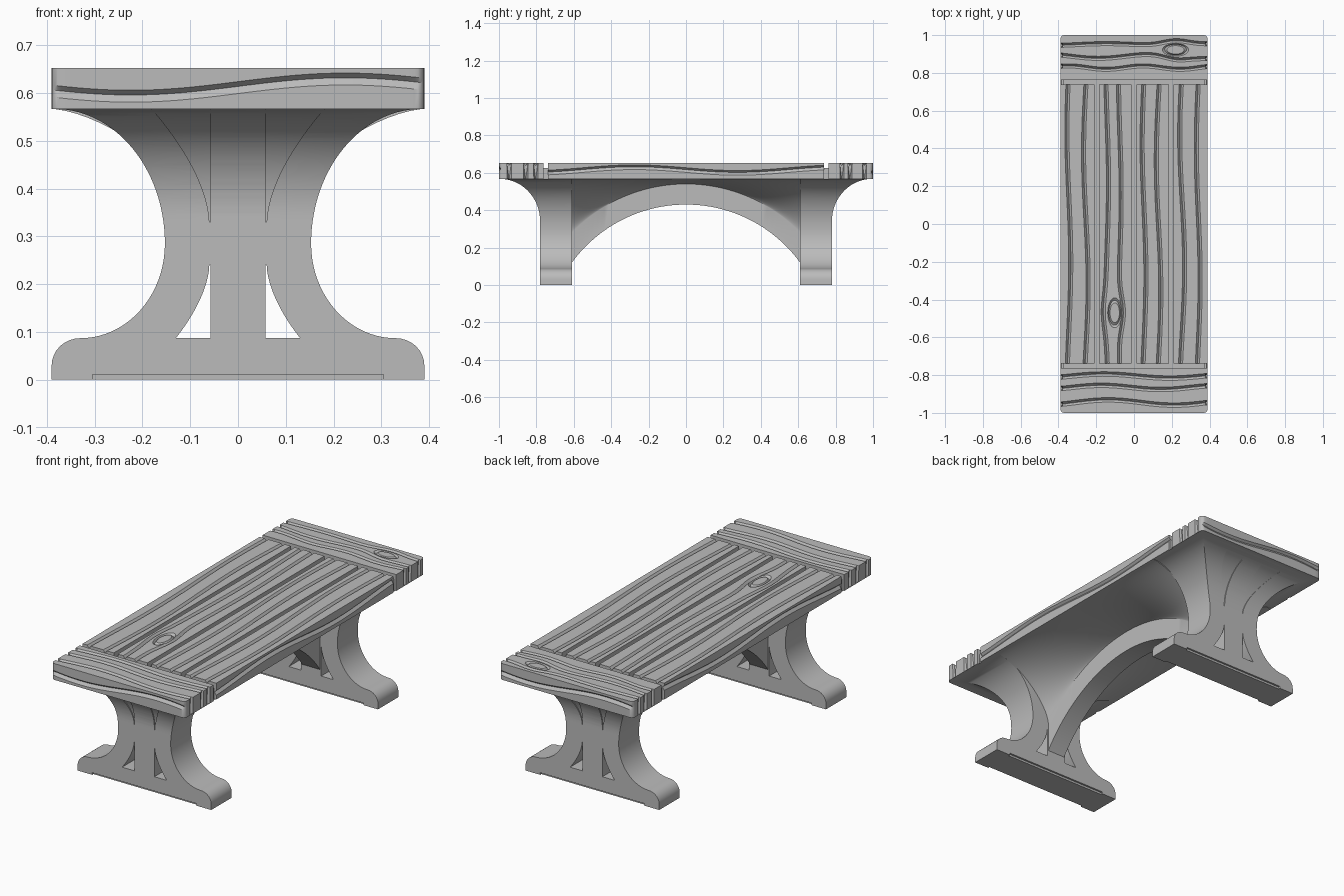
import bpy, bmesh, math

if "Cube" in bpy.data.objects:
    bpy.data.objects.remove(bpy.data.objects["Cube"])

BOTTOM, TOP, HALF_X = 0.567, 0.653, 0.39

wood = bpy.data.materials.new("plain_grey")
wood.use_nodes = True
wood.diffuse_color = (0.5, 0.5, 0.5, 1)
wood.node_tree.nodes["Principled BSDF"].inputs["Base Color"].default_value = (0.5, 0.5, 0.5, 1)


def spread(a, b, n):
    return [a + (b - a) * i / n for i in range(n + 1)]


def loft(name, sections):
    """Skin a list of closed sections and cap both ends."""
    bm = bmesh.new()
    rings = [[bm.verts.new(p) for p in s] for s in sections]
    n = len(rings[0])
    for a, b in zip(rings, rings[1:]):
        for i in range(n):
            j = (i + 1) % n
            bm.faces.new((a[i], a[j], b[j], b[i]))
    bm.faces.new(rings[0])
    bm.faces.new(rings[-1])
    bmesh.ops.recalc_face_normals(bm, faces=bm.faces)
    mesh = bpy.data.meshes.new(name)
    bm.to_mesh(mesh)
    bm.free()
    obj = bpy.data.objects.new(name, mesh)
    bpy.context.collection.objects.link(obj)
    mesh.materials.append(wood)
    return obj


def block(name, rows):
    """Stack of rectangles, each row being x0, x1, y0, y1, z."""
    return loft(name, [[(a, c, z), (b, c, z), (b, d, z), (a, d, z)] for a, b, c, d, z in rows])


def activate(obj):
    bpy.ops.object.select_all(action='DESELECT')
    obj.select_set(True)
    bpy.context.view_layer.objects.active = obj


def cut(obj, cutter):
    cutter.hide_render = True
    activate(obj)
    mod = obj.modifiers.new("cut", 'BOOLEAN')
    mod.operation, mod.solver, mod.object = 'DIFFERENCE', 'EXACT', cutter
    bpy.ops.object.modifier_apply(modifier=mod.name)
    bpy.data.objects.remove(cutter)


def finish(obj):
    activate(obj)
    bpy.ops.object.shade_smooth_by_angle(angle=math.radians(28))


def wave(base, amp, freq, phase, bulge=0, at=0, width=0.12):
    """Wavy grain line that may bend around a knot."""
    return lambda t: (base + amp * math.sin(freq * t + phase)
                      + bulge * math.exp(-((t - at) / width) ** 2))


def board(name, along_x, v0, v1, grain, low=None, high=None, half=0.011):
    """Plank with grain grooves on top and optional grooves on its long edges."""
    def edge(v, z, inward):
        return [(v, z - 0.013), (v + inward, z + 0.002), (v, z + 0.012)]

    def section(t):
        over = min(1, max(0, abs(t) - 0.37) / 0.02) if along_x else 0
        pull = 0.02 * (1 - math.sqrt(1 - over * over))
        a = v0 + (pull if low else 0)
        b = v1 - (pull if high else 0)
        inward = 0.011 * (1 - over) + 0.0005
        # Grooves turn down the end grain of the cross boards
        tip = max(0, abs(t) - 0.378) / 0.012 if along_x else 0
        depth = 0.0855 if tip else 0.013
        floor = half * max(0.05, 0.95 * tip)
        pts = [(a, BOTTOM)] + (edge(a, low(t), inward) if low else []) + [(a, TOP)]
        for g in grain:
            c = g(t)
            pts += [(c - half, TOP), (c - floor, TOP - depth),
                    (c + floor, TOP - depth), (c + half, TOP)]
        pts += [(b, TOP)] + (edge(b, high(t), -inward)[::-1] if high else []) + [(b, BOTTOM)]
        return [(t, v, z) if along_x else (v, t, z) for v, z in pts]

    if along_x:
        tips = [0.378, 0.3785, 0.382, 0.386, 0.389, HALF_X]
        ts = [-t for t in reversed(tips)] + spread(-0.37, 0.37, 40) + tips
    else:
        ts = spread(-0.738, 0.738, 56)
    return loft(name, [section(t) for t in ts])


def knot(obj, x, y, sx, sy):
    bpy.ops.mesh.primitive_torus_add(location=(x, y, TOP), major_radius=0.05, minor_radius=0.01,
                                     major_segments=36, minor_segments=4)
    ring = bpy.context.object
    ring.scale = (sx, sy, 1)
    cut(obj, ring)


# Long planks of the table top
side = wave(0.615, -0.015, 5.7, 0)
planks = [
    board("plank_1", False, -HALF_X, -0.208,
          [wave(-0.345, 0.01, 4.5, 2.5), wave(-0.255, 0.012, 4.5, 3)], low=side),
    board("plank_2", False, -0.185, -0.012,
          [wave(-0.142, 0.007, 5, 0.5, -0.014, -0.47), wave(-0.075, 0.007, 5, 0.8, 0.026, -0.47)]),
    board("plank_3", False, 0.012, 0.185,
          [wave(0.053, 0.01, 4.5, 2.8), wave(0.13, 0.012, 4.5, 3.2)]),
    board("plank_4", False, 0.208, HALF_X,
          [wave(0.255, 0.013, 4.5, 2.6), wave(0.34, 0.01, 4.5, 2.9)], high=side)]
knot(planks[1], -0.102, -0.47, 0.62, 1.32)

# Cross boards at both ends
front_board = board("front_end_board", True, -1, -0.762,
                    [wave(-0.945, 0.014, 9, 2.8), wave(-0.865, 0.011, 10, 3.3),
                     wave(-0.805, 0.011, 9, 3)], low=wave(0.612, 0.018, 7, 0), half=0.012)
back_board = board("back_end_board", True, 0.762, 1,
                   [wave(0.828, 0.009, 16, 0.8), wave(0.888, 0.011, 11, 0.5, -0.02, 0.22, 0.09),
                    wave(0.95, 0.005, 10, 3, 0.025, 0.22, 0.1)],
                   high=wave(0.612, -0.018, 7, 0), half=0.011)
knot(back_board, 0.22, 0.922, 1.15, 0.56)

# Core showing at the bottom of the gaps between boards
core = block("top_core", [(-0.376, 0.376, -0.78, 0.78, z) for z in (BOTTOM + 0.001, 0.625)])


# Legs: curved board outline in front, flaring outward to the top's end
def flare(z):
    return 0.78 if z < 0.34 else 0.994 - 0.214 * math.sqrt(max(0, 1 - ((z - 0.34) / 0.227) ** 2))


outline = [(HALF_X, 0)]
for a in spread(0, math.pi / 2, 8):
    outline.append((0.33 + 0.06 * math.cos(a), 0.03 + 0.057 * math.sin(a)))
for a in spread(0, math.pi / 2, 20)[1:]:
    outline.append((0.33 - 0.177 * math.sin(a), 0.285 - 0.198 * math.cos(a)))
for a in spread(0, math.pi / 2, 28)[1:]:
    outline.append((0.385 - 0.232 * math.cos(a), 0.285 + 0.282 * math.sin(a)))


def leg(name, s):
    obj = block(name, [(-w, w, s * 0.61, s * flare(z), z) for w, z in outline])
    for m in (-1, 1):
        # Pierced opening above the foot
        rows = []
        for u in spread(0, 1, 12):
            x = 0.06 + 0.07 * (1 - u) ** 1.7
            rows.append((m * 0.058, m * x, s * 0.5, s * 0.9, 0.087 + 0.153 * u))
        cut(obj, block("opening_cutter", rows))
        # Shallow carved wedge on the flare
        rows = []
        for u in spread(0, 1, 24):
            z = 0.33 + 0.2365 * u
            rows.append((m * 0.058, m * (0.06 + 0.12 * u ** 1.7), s * (flare(z) - 0.005), s * 1.1, z))
        cut(obj, block("wedge_cutter", rows))
    # Relief along the lower edges of the foot
    for a, b in ((0.5, 0.62), (0.77, 0.9)):
        cut(obj, block("relief_cutter", [(-0.305, 0.305, s * a, s * b, z) for z in (-0.1, 0.011)]))
    return obj


legs = [leg("front_leg", -1), leg("back_leg", 1)]


# Arched beam spreading into a vault under the top
def arc(y, peak, radius):
    return peak - radius + math.sqrt(radius ** 2 - y ** 2)


def vault_section(y):
    low, up = arc(y, 0.43, 0.755), arc(y, 0.54, 0.846)
    power = 2 / (1.15 + 0.4 * (y / 0.61) ** 2)
    right = [(0.052, low)]
    for a in spread(0, math.pi / 2, 20):
        right.append((HALF_X - 0.338 * max(0, math.cos(a)) ** power,
                      up + (BOTTOM - up) * math.sin(a) ** power))
    return [(x, y, z) for x, z in right] + [(-x, y, z) for x, z in reversed(right)]


vault = loft("arched_beam", [vault_section(y) for y in spread(-0.615, 0.615, 48)])

for part in planks + legs + [front_board, back_board, core, vault]:
    finish(part)
